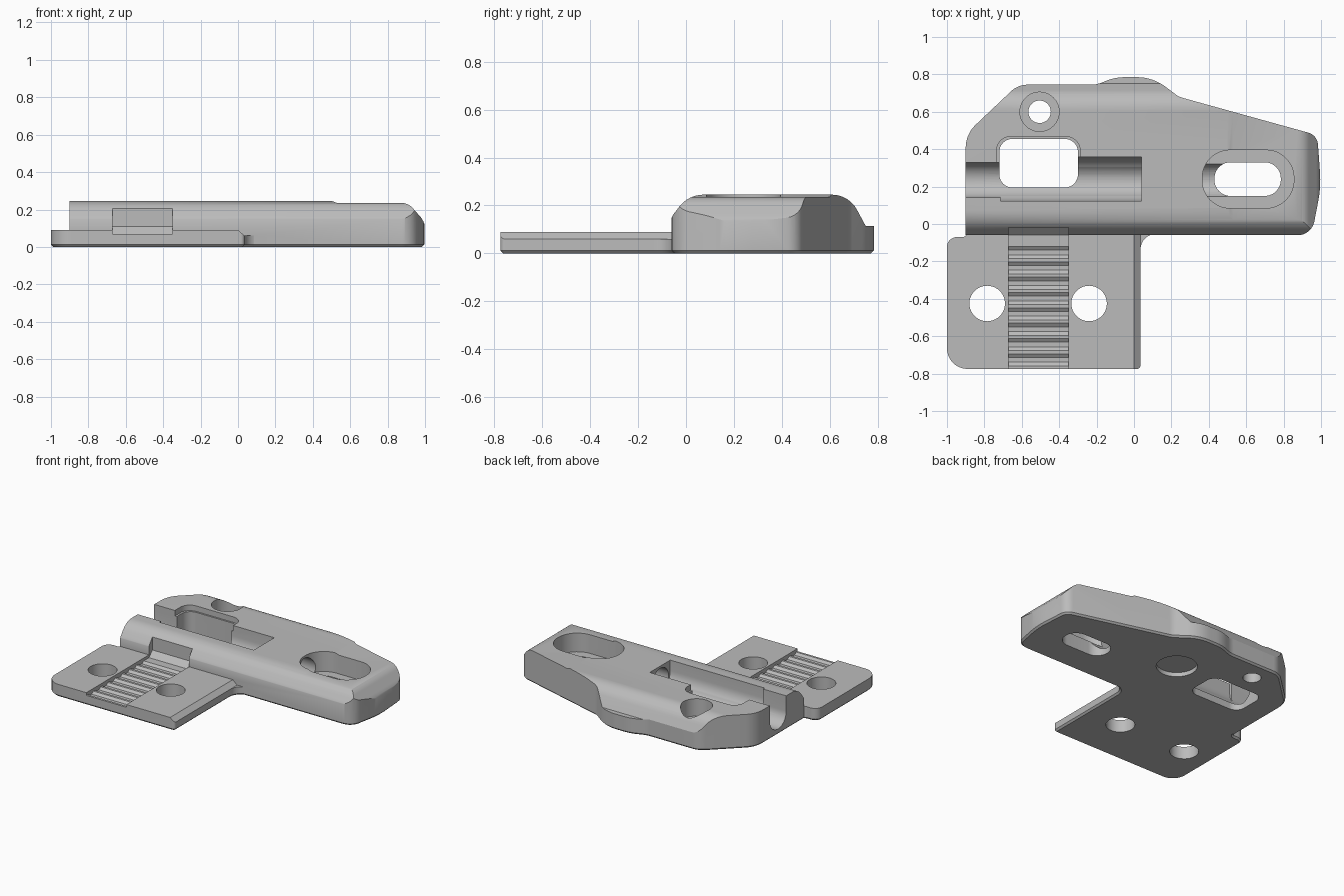
import bpy, bmesh, math
from mathutils import Vector

if "Cube" in bpy.data.objects:
    bpy.data.objects.remove(bpy.data.objects["Cube"], do_unlink=True)

grey = bpy.data.materials.new("satin grey")
grey.use_nodes = True
COLOUR = (0.5, 0.5, 0.5, 1)
grey.diffuse_color = COLOUR
grey.node_tree.nodes["Principled BSDF"].inputs["Base Color"].default_value = COLOUR


def rounded(corners, steps=8):
    """Round polygon corners given as (a, b) or (a, b, radius)."""
    out = []
    for i, c in enumerate(corners):
        p = Vector(c[:2])
        r = c[2] if len(c) > 2 else 0
        if not r:
            out.append(p)
            continue
        u = Vector(corners[i - 1][:2]) - p
        v = Vector(corners[(i + 1) % len(corners)][:2]) - p
        half = u.angle(v) / 2
        d = min(r / math.tan(half), 0.48 * u.length, 0.48 * v.length)
        r = d * math.tan(half)
        u.normalize()
        v.normalize()
        centre = p + (u + v).normalized() * r / math.sin(half)
        start, end = p + u * d - centre, p + v * d - centre
        sweep = start.angle_signed(end)
        for k in range(steps + 1):
            a = -sweep * k / steps
            out.append(centre + Vector((start.x * math.cos(a) - start.y * math.sin(a),
                                        start.x * math.sin(a) + start.y * math.cos(a))))
    return out


def prism(name, pts, axis, lo, hi, chamfer=0):
    """Extrude a closed profile along one axis, optionally chamfering the bottom rim."""
    place = {"x": lambda p, t: (t, p[0], p[1]),
             "y": lambda p, t: (p[0], t, p[1]),
             "z": lambda p, t: (p[0], p[1], t)}[axis]
    bm = bmesh.new()
    rings = [[bm.verts.new(place(p, t)) for p in pts] for t in (lo, hi)]
    base = bm.faces.new(rings[0])
    bm.faces.new(rings[1])
    n = len(pts)
    for i in range(n):
        j = (i + 1) % n
        bm.faces.new((rings[0][i], rings[0][j], rings[1][j], rings[1][i]))
    bmesh.ops.recalc_face_normals(bm, faces=bm.faces)
    if chamfer:
        bmesh.ops.bevel(bm, geom=list(base.edges), offset=chamfer, segments=1, affect="EDGES")
    mesh = bpy.data.meshes.new(name)
    bm.to_mesh(mesh)
    bm.free()
    mesh.materials.append(grey)
    ob = bpy.data.objects.new(name, mesh)
    bpy.context.collection.objects.link(ob)
    return ob


def combine(target, tool, operation="DIFFERENCE"):
    mod = target.modifiers.new("bool", "BOOLEAN")
    mod.operation, mod.solver, mod.object = operation, "EXACT", tool
    bpy.context.view_layer.objects.active = target
    bpy.ops.object.modifier_apply(modifier=mod.name)
    bpy.data.objects.remove(tool, do_unlink=True)


def circle(a, b, r, n=40):
    return [(a + r * math.cos(math.tau * k / n), b + r * math.sin(math.tau * k / n))
            for k in range(n)]


def box(a0, a1, b0, b1, r=0):
    return rounded([(a0, b0, r), (a1, b0, r), (a1, b1, r), (a0, b1, r)], 12)


# Housing: plan outline trimmed by its cross and long sections
body = prism("bracket", rounded([
    (-0.9, -0.06), (0.95, -0.06, 0.09), (1.0, 0.2, 0.6), (0.98, 0.475, 0.07),
    (0.24, 0.68, 0.12), (0.1, 0.785, 0.3), (-0.1, 0.785, 0.3), (-0.2, 0.745, 0.15),
    (-0.62, 0.745, 0.13), (-0.9, 0.48, 0.17)]), "z", 0, 0.3, 0.012)
combine(body, prism("cross_section", rounded([
    (-0.07, -0.1), (0.9, -0.1), (0.9, 0.115), (0.75, 0.115), (0.68, 0.245, 0.15),
    (0.01, 0.245, 0.15), (-0.07, 0.14, 0.1)]), "x", -1.2, 1.2), "INTERSECT")
combine(body, prism("long_section", rounded([
    (-1.2, -0.1), (1.02, -0.1), (1.02, 0.07), (0.985, 0.15, 0.12), (0.91, 0.235, 0.08),
    (0.53, 0.235), (0.49, 0.25), (-1.2, 0.25)]), "y", -1, 1), "INTERSECT")

# Mounting plate with a sloped right edge
plate = prism("plate", rounded([
    (-1, -0.775, 0.11), (0.035, -0.775, 0.02), (0.035, -0.055, 0.08), (0.2, -0.055),
    (0.2, 0), (-0.89, 0), (-0.89, -0.07, 0.03), (-1, -0.07, 0.06)]), "z", 0, 0.2, 0.012)
combine(plate, prism("plate_section", [
    (-1.1, -0.1), (0.3, -0.1), (0.3, 0.06), (0.035, 0.06), (0, 0.09), (-1.1, 0.09)],
    "y", -1, 1), "INTERSECT")
combine(body, plate, "UNION")

# Serrated slide groove running into the housing
groove = [(-0.9, 0.3), (-0.02, 0.3), (-0.02, 0.11), (-0.06, 0.07)]
for i in range(8):
    y = -0.12 - 0.082 * i
    groove += [(y, 0.07), (y - 0.02, 0.056), (y - 0.045, 0.056), (y - 0.065, 0.07)]
combine(body, prism("groove", groove + [(-0.9, 0.07)], "x", -0.67, -0.35))

# Round holes, counterbore and blind recess underneath
for x, y, r, lo, hi in ((-0.785, -0.425, 0.095, -0.1, 0.4), (-0.24, -0.425, 0.095, -0.1, 0.4),
                        (-0.505, 0.6, 0.06, -0.1, 0.4), (-0.505, 0.6, 0.105, 0.12, 0.4),
                        (-0.03, 0.4, 0.135, -0.1, 0.03)):
    combine(body, prism("hole", circle(x, y, r), "z", lo, hi))

# Stepped slot
combine(body, prism("slot", box(0.43, 0.785, 0.15, 0.33, 0.088), "z", -0.1, 0.4))
combine(body, prism("slot_recess", box(0.365, 0.855, 0.085, 0.395, 0.15), "z", 0.1, 0.4))

# Window with its shallow lip
combine(body, prism("window", box(-0.72, -0.3, 0.195, 0.455, 0.07), "z", -0.1, 0.4))
combine(body, prism("window_lip", box(-0.735, -0.288, 0.18, 0.467, 0.075), "z", 0.205, 0.4))

# Lengthwise bore, open at the left end, and the wider open trough
combine(body, prism("bore", circle(0.235, 0.135, 0.094), "x", -1.1, 0.5))
combine(body, prism("left_opening", box(-1.1, -0.6, 0.141, 0.329), "z", 0.135, 0.4))
trough = [(0.24 + 0.117 * math.cos(math.pi * (1 + k / 20)),
           0.17 + 0.117 * math.sin(math.pi * (1 + k / 20))) for k in range(21)]
combine(body, prism("trough", trough + [(0.357, 0.4), (0.123, 0.4)], "x", -0.715, 0.04))

# Smooth rounded surfaces, keep machined edges crisp
bpy.ops.object.select_all(action="DESELECT")
body.select_set(True)
bpy.context.view_layer.objects.active = body
bpy.ops.object.shade_smooth_by_angle(angle=math.radians(28))
